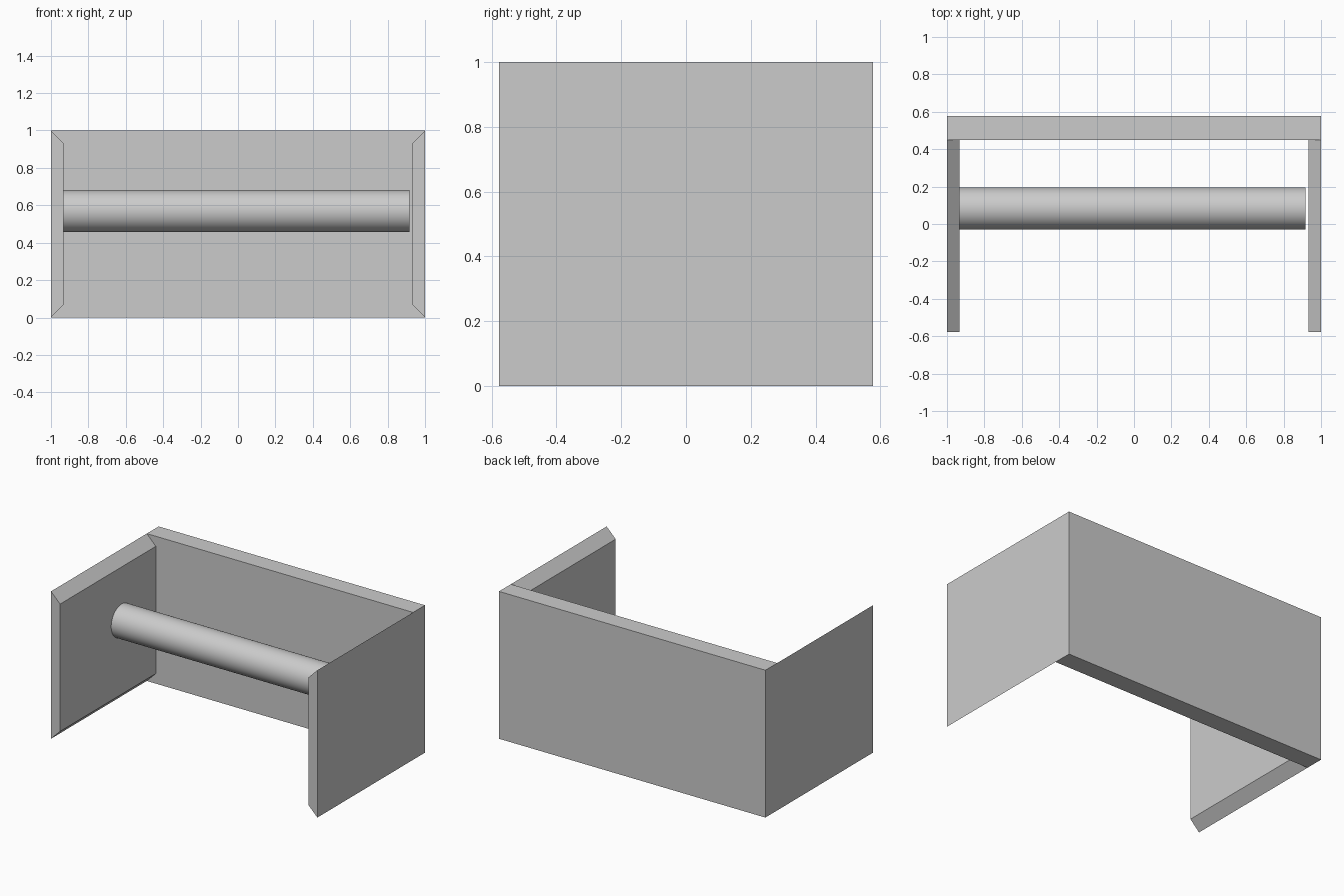
import bpy, bmesh, math

if "Cube" in bpy.data.objects:
    bpy.data.objects.remove(bpy.data.objects["Cube"])

HALF_DEPTH = 0.577
BACK_FRONT_Y = 0.45
PANEL = 0.068


def finish(name, bm):
    bmesh.ops.recalc_face_normals(bm, faces=bm.faces[:])
    mesh = bpy.data.meshes.new(name)
    bm.to_mesh(mesh)
    bm.free()
    obj = bpy.data.objects.new(name, mesh)
    bpy.context.collection.objects.link(obj)
    return obj


def side_panel(name, side):
    # Trapezoid section, chamfered inwards at top and bottom, extruded along y
    inner = side * (1 - PANEL)
    profile = [(side, 0), (side, 1), (inner, 1 - PANEL), (inner, PANEL)]
    bm = bmesh.new()
    face = bm.faces.new([bm.verts.new((x, -HALF_DEPTH, z)) for x, z in profile])
    geom = bmesh.ops.extrude_face_region(bm, geom=[face], use_keep_orig=True)["geom"]
    verts = [g for g in geom if isinstance(g, bmesh.types.BMVert)]
    bmesh.ops.translate(bm, verts=verts, vec=(0, BACK_FRONT_Y + HALF_DEPTH, 0))
    return finish(name, bm)


# Side panels
side_panel("left_panel", -1)
side_panel("right_panel", 1)

# Full-width back panel
bm = bmesh.new()
bmesh.ops.create_cube(bm, size=1)
bmesh.ops.scale(bm, verts=bm.verts[:], vec=(2, HALF_DEPTH - BACK_FRONT_Y, 1))
bmesh.ops.translate(bm, verts=bm.verts[:], vec=(0, (HALF_DEPTH + BACK_FRONT_Y) / 2, 0.5))
finish("back_panel", bm)

# Round bar fixed to the left panel, with a small gap at the right
start, end = -0.935, 0.917
bpy.ops.mesh.primitive_cylinder_add(
    vertices=48, radius=0.112, depth=end - start,
    location=((start + end) / 2, 0.083, 0.569), rotation=(0, math.pi / 2, 0))
bpy.context.object.name = "cross_bar"
bpy.ops.object.shade_smooth_by_angle()
